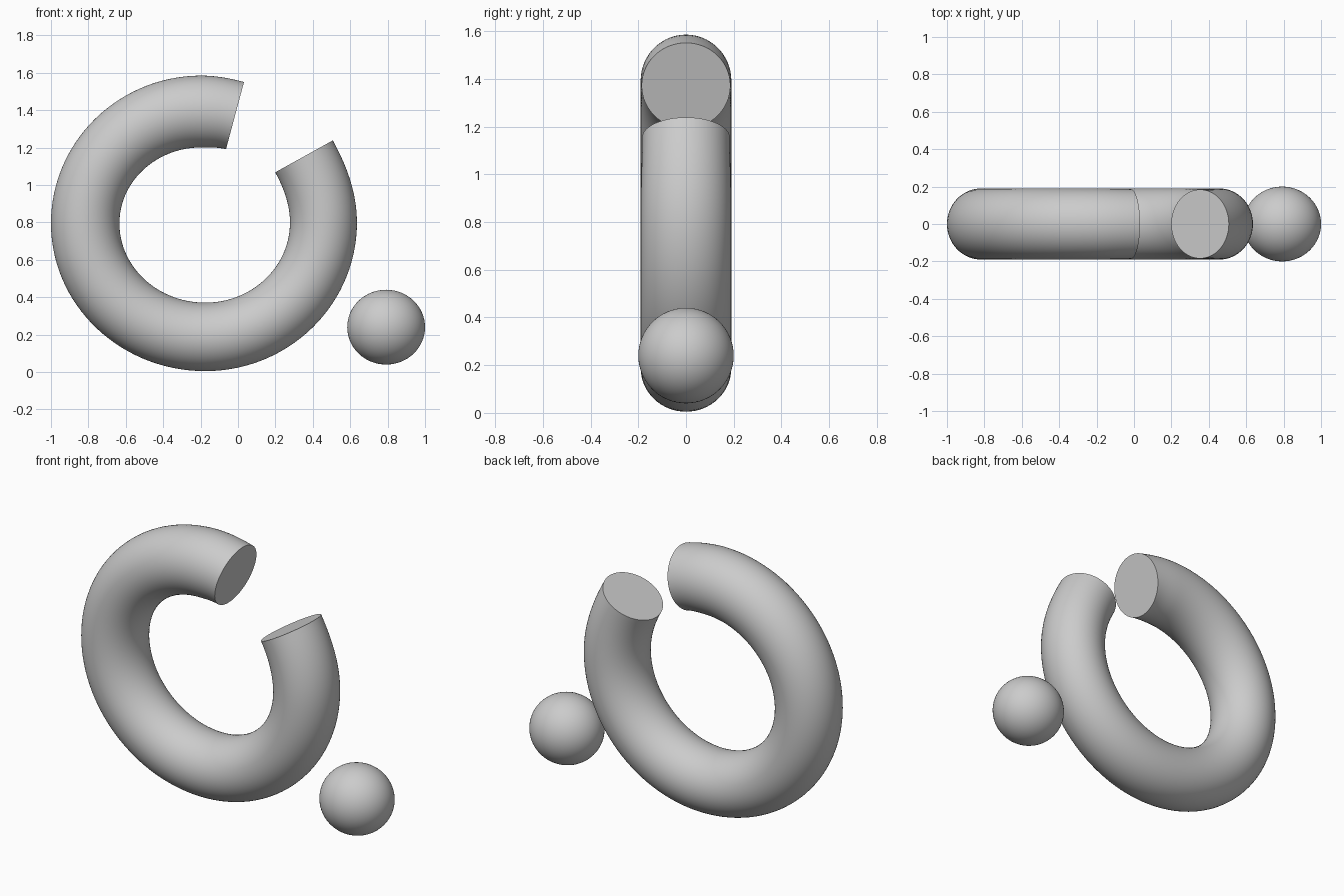
import bpy, bmesh, math
from mathutils import Vector

if "Cube" in bpy.data.objects:
    bpy.data.objects.remove(bpy.data.objects["Cube"])

# Path stations: x, z, outward normal angle, in-plane tube radius, depth radius
STATIONS = [
    (-0.016, 1.371, 75, 0.186, 0.186),
    (-0.195, 1.393, 90, 0.192, 0.190),
    (-0.817, 0.795, 180, 0.183, 0.190),
    (-0.175, 0.188, 270, 0.183, 0.190),
    (0.457, 0.800, 360, 0.179, 0.190),
    (0.353, 1.153, 389, 0.176, 0.184),
]
SIDES = 64


def finish(bm, name, angle):
    bmesh.ops.recalc_face_normals(bm, faces=bm.faces)
    mesh = bpy.data.meshes.new(name)
    bm.to_mesh(mesh)
    bm.free()
    obj = bpy.data.objects.new(name, mesh)
    bpy.context.collection.objects.link(obj)
    bpy.ops.object.select_all(action='DESELECT')
    obj.select_set(True)
    bpy.context.view_layer.objects.active = obj
    bpy.ops.object.shade_smooth_by_angle(angle=math.radians(angle))
    return obj


def direction(deg):
    a = math.radians(deg)
    return Vector((math.cos(a), 0, math.sin(a)))


def segment(a, b, t):
    """Bezier arc between two stations: centre, normal, radii."""
    p, q = Vector((a[0], 0, a[1])), Vector((b[0], 0, b[1]))
    ta, tb = direction(a[2] + 90), direction(b[2] + 90)
    turn = math.radians(b[2] - a[2])
    k = 4 / 3 * math.tan(turn / 4) / math.sin(turn)
    h1 = p + ta * k * (q - p).dot(ta)
    h2 = q - tb * k * (q - p).dot(tb)
    s = 1 - t
    centre = p * s**3 + h1 * 3 * s * s * t + h2 * 3 * s * t * t + q * t**3
    tangent = (h1 - p) * s * s + (h2 - h1) * 2 * s * t + (q - h2) * t * t
    tangent.normalize()
    normal = Vector((tangent.z, 0, -tangent.x))
    e = t * t * (3 - 2 * t)
    return centre, normal, a[3] + (b[3] - a[3]) * e, a[4] + (b[4] - a[4]) * e


# Open ring: round tube swept along the path, with flat ends
frames = []
for a, b in zip(STATIONS, STATIONS[1:]):
    n = max(6, round((b[2] - a[2]) / 3))
    frames += [segment(a, b, i / n) for i in range(n)]
frames.append(segment(STATIONS[-2], STATIONS[-1], 1.0))

bm = bmesh.new()
loops = []
for centre, normal, r, d in frames:
    ring = []
    for j in range(SIDES):
        u = math.tau * j / SIDES
        ring.append(bm.verts.new(centre + normal * r * math.cos(u) + Vector((0, d * math.sin(u), 0))))
    loops.append(ring)
for l0, l1 in zip(loops, loops[1:]):
    for j in range(SIDES):
        k = (j + 1) % SIDES
        bm.faces.new((l0[j], l0[k], l1[k], l1[j]))
bm.faces.new(loops[0])
bm.faces.new(loops[-1])
finish(bm, "open_ring", 40)

# Ball beside the ring, slightly wide
bm = bmesh.new()
bmesh.ops.create_uvsphere(bm, u_segments=64, v_segments=32, radius=1)
bmesh.ops.scale(bm, vec=(0.208, 0.2, 0.2), verts=bm.verts)
bmesh.ops.translate(bm, vec=(0.792, 0, 0.24), verts=bm.verts)
finish(bm, "ball", 60)
